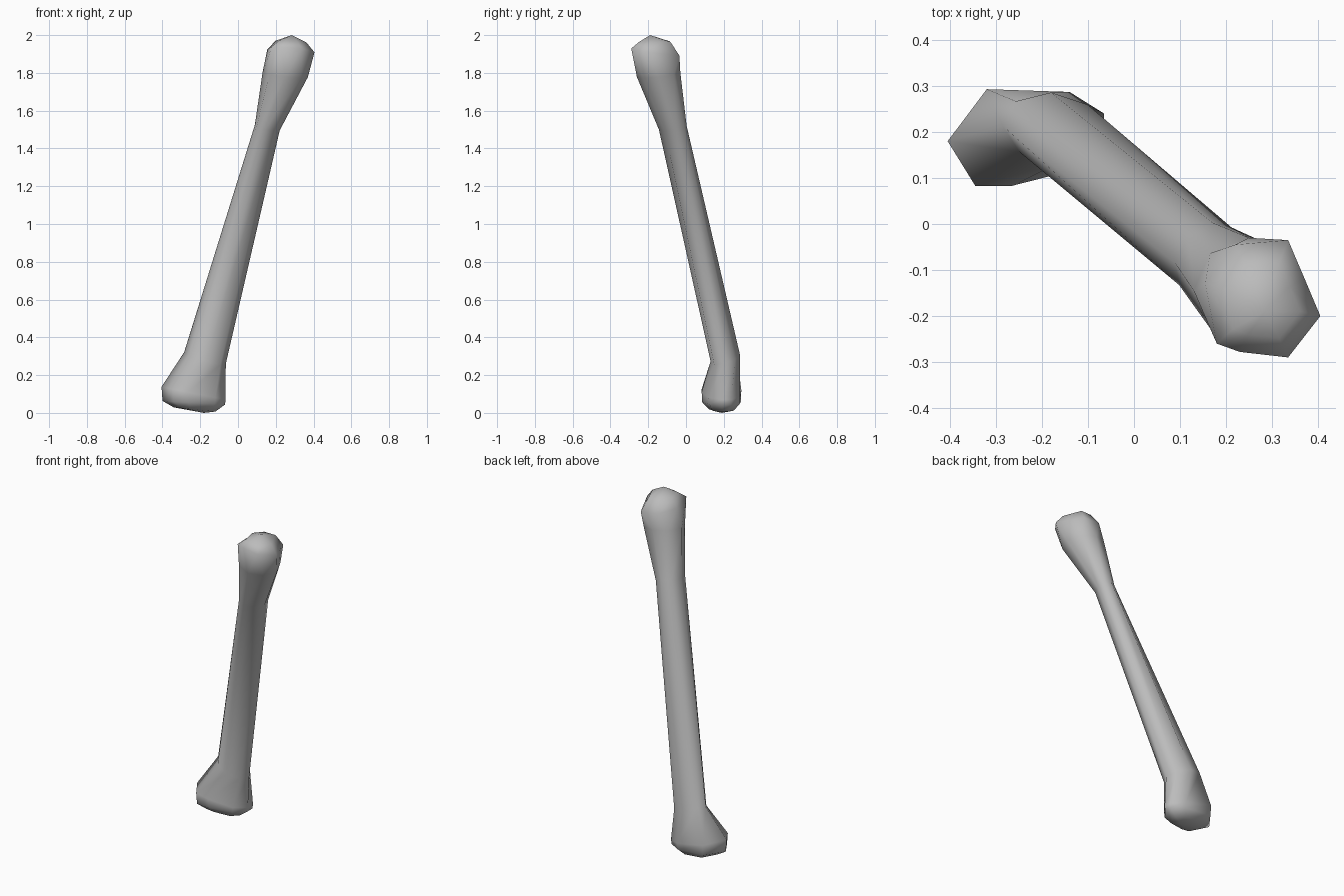
import bpy
import bmesh
from math import cos, sin, radians, tau
from mathutils import Vector, Matrix

default_cube = bpy.data.objects.get("Cube")
if default_cube:
    bpy.data.objects.remove(default_cube, do_unlink=True)

SIDES = 8


def make_material(name, colour):
    material = bpy.data.materials.new(name)
    material.use_nodes = True
    material.diffuse_color = colour
    material.node_tree.nodes["Principled BSDF"].inputs["Base Color"].default_value = colour
    return material


def ellipse(centre, major, minor, angle=0):
    """Untwisted elliptical outline whose long axis points along the angle."""
    turn = Matrix.Rotation(radians(angle), 2)
    stretch = turn @ Matrix(((major, 0), (0, minor))) @ turn.transposed()
    steps = [tau * i / SIDES for i in range(SIDES)]
    return [Vector(centre) + stretch @ Vector((cos(a), sin(a))) for a in steps]


def scaled(outline, centre, factor):
    """Shrink an outline around a point."""
    centre = Vector(centre)
    return [centre + (Vector(p) - centre) * factor for p in outline]


def add_ring(bm, outline, height, slope):
    """Place an outline on a plane tilted by the slope."""
    points = [Vector(p) for p in outline]
    middle = sum(points, Vector((0, 0))) / len(points)
    return [bm.verts.new((p.x, p.y, height + (p - middle).dot(Vector(slope)))) for p in points]


# Knobbly end outlines, counter-clockwise from +x
head_centre = (0.28, -0.17)
head = [(0.405, -0.2), (0.37, -0.117), (0.335, -0.035), (0.22, -0.045),
        (0.155, -0.13), (0.18, -0.26), (0.23, -0.278), (0.335, -0.29)]
foot_centre = (-0.22, 0.19)
foot = [(-0.065, 0.19), (-0.065, 0.24), (-0.14, 0.287), (-0.32, 0.293),
        (-0.405, 0.18), (-0.345, 0.083), (-0.265, 0.083), (-0.12, 0.12)]

# Sections from the foot up to the head: outline, height, tilt
lean = (-0.27, 0.2)
sections = [
    (scaled(foot, foot_centre, 0.65), 0.017, (-0.1, 0)),
    (scaled(foot, foot_centre, 0.97), 0.052, (-0.06, 0)),
    (foot, 0.1, (-0.2, 0)),
    (ellipse((-0.175, 0.208), 0.111, 0.077, -9), 0.29, lean),
    (ellipse((0.155, -0.07), 0.085, 0.054, 52), 1.51, lean),
    (ellipse((0.25, -0.145), 0.12, 0.115), 1.79, (-0.1, 0.1)),
    (head, 1.917, (-0.1, -0.15)),
    (scaled(head, head_centre, 0.65), 1.966, (-0.05, 0)),
]

# Loft the long bone
bm = bmesh.new()
rings = [add_ring(bm, *section) for section in sections]
for low, high in zip(rings, rings[1:]):
    for i in range(SIDES):
        j = (i + 1) % SIDES
        bm.faces.new((low[i], low[j], high[j], high[i]))

# Close both ends with shallow domes
for ring, tip in ((rings[0], (-0.18, 0.19, 0)), (rings[-1], (0.285, -0.19, 2))):
    apex = bm.verts.new(tip)
    for i in range(SIDES):
        bm.faces.new((ring[i], ring[(i + 1) % SIDES], apex))
bmesh.ops.recalc_face_normals(bm, faces=bm.faces)
for face in bm.faces:
    face.smooth = True

mesh = bpy.data.meshes.new("long_bone")
bm.to_mesh(mesh)
bm.free()
mesh.materials.append(make_material("bone_grey", (0.5, 0.5, 0.5, 1)))
bone = bpy.data.objects.new("long_bone", mesh)
bpy.context.collection.objects.link(bone)
